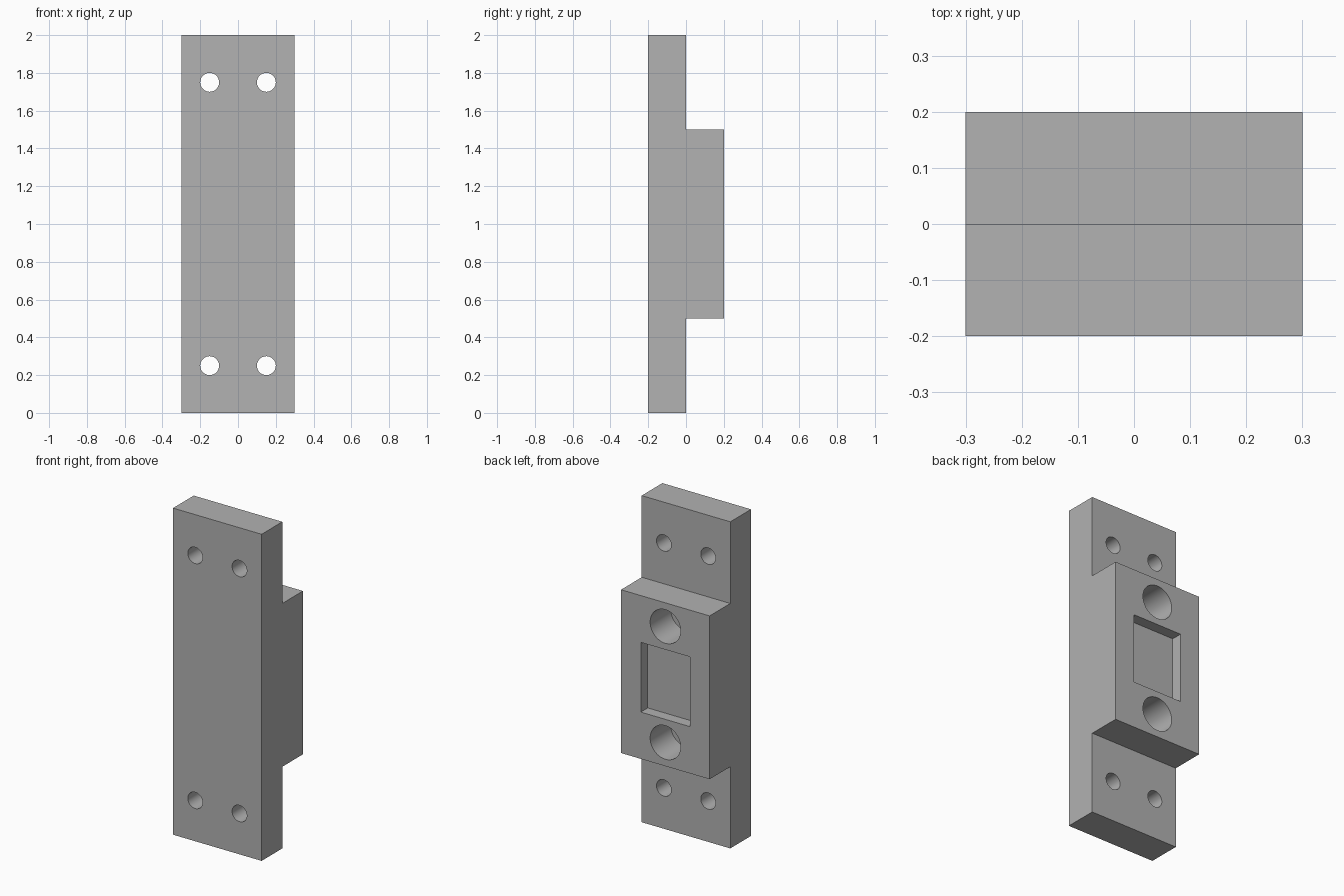
import bpy
import bmesh
import math
from mathutils import Matrix, Vector

cube = bpy.data.objects.get("Cube")
if cube:
    bpy.data.objects.remove(cube, do_unlink=True)

# Single grey material
grey = bpy.data.materials.new("plain grey")
grey.use_nodes = True
colour = (0.445, 0.445, 0.445, 1)
grey.diffuse_color = colour
grey.node_tree.nodes["Principled BSDF"].inputs["Base Color"].default_value = colour


def add_object(name, bm):
    bmesh.ops.recalc_face_normals(bm, faces=bm.faces)
    mesh = bpy.data.meshes.new(name)
    bm.to_mesh(mesh)
    bm.free()
    mesh.materials.append(grey)
    obj = bpy.data.objects.new(name, mesh)
    bpy.context.collection.objects.link(obj)
    return obj


def add_cylinder(bm, x, z, radius, y_min, y_max):
    place = Matrix.Translation((x, (y_min + y_max) / 2, z)) @ Matrix.Rotation(math.pi / 2, 4, "X")
    bmesh.ops.create_cone(bm, cap_ends=True, segments=64, radius1=radius,
                          radius2=radius, depth=y_max - y_min, matrix=place)


# Body: stepped side profile extruded across the width
PROFILE = [(-0.2, 0), (0, 0), (0, 0.5), (0.2, 0.5),
           (0.2, 1.5), (0, 1.5), (0, 2), (-0.2, 2)]
bm = bmesh.new()
side = bm.faces.new([bm.verts.new((-0.3, y, z)) for y, z in PROFILE])
extruded = bmesh.ops.extrude_face_region(bm, geom=[side])["geom"]
bmesh.ops.translate(bm, vec=Vector((0.6, 0, 0)),
                    verts=[v for v in extruded if isinstance(v, bmesh.types.BMVert)])
body = add_object("mounting_block", bm)

# Cutters: through screw holes, blind round sockets, shallow pocket
bm = bmesh.new()
for end in (-1, 1):
    for x in (-0.15, 0.15):
        add_cylinder(bm, x, 1 + end * 0.75, 0.05, -0.3, 0.1)
    add_cylinder(bm, 0, 1 + end * 0.355, 0.103, 0, 0.3)
pocket = Matrix.Translation((0, 0.233, 1)) @ Matrix.Diagonal((0.333, 0.2, 0.427, 1))
bmesh.ops.create_cube(bm, size=1, matrix=pocket)
cutter = add_object("hole_cutter", bm)
cutter.hide_render = True

# Cut the holes and finish the shading
cut = body.modifiers.new("holes", "BOOLEAN")
cut.operation = "DIFFERENCE"
cut.solver = "EXACT"
cut.object = cutter
bpy.ops.object.select_all(action="DESELECT")
body.select_set(True)
bpy.context.view_layer.objects.active = body
bpy.ops.object.modifier_apply(modifier=cut.name)
bpy.data.objects.remove(cutter, do_unlink=True)
bpy.ops.object.shade_smooth_by_angle(angle=math.radians(30))
